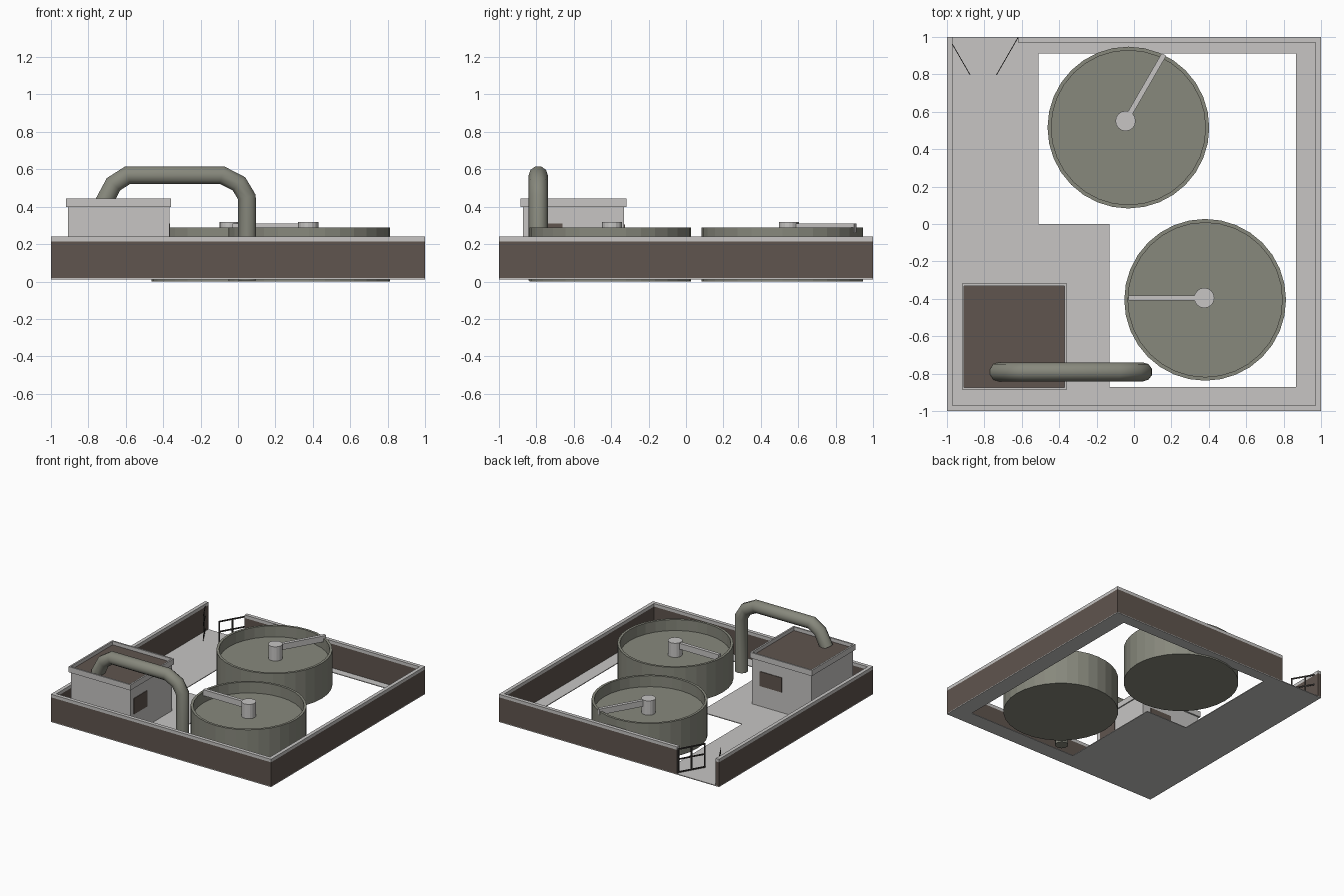
import bpy, bmesh, math
from mathutils import Matrix, Vector

if "Cube" in bpy.data.objects:
    bpy.data.objects.remove(bpy.data.objects["Cube"])


def material(name, r, g, b):
    m = bpy.data.materials.new(name)
    m.use_nodes = True
    m.diffuse_color = (r, g, b, 1)
    m.node_tree.nodes["Principled BSDF"].inputs["Base Color"].default_value = (r, g, b, 1)
    return m


GREY = material("light concrete", .57, .56, .55)
BROWN = material("brown brick", .115, .09, .077)
OLIVE = material("olive metal", .242, .246, .202)
DARK = material("dark iron", .03, .027, .025)


def add_box(bm, x, y, z):
    size = Vector((x[1] - x[0], y[1] - y[0], z[1] - z[0]))
    mid = Vector((sum(x) / 2, sum(y) / 2, sum(z) / 2))
    bmesh.ops.create_cube(bm, size=1, matrix=Matrix.LocRotScale(mid, None, size))


def finish(name, bm, mat):
    me = bpy.data.meshes.new(name)
    bmesh.ops.recalc_face_normals(bm, faces=bm.faces)
    bm.to_mesh(me)
    bm.free()
    me.materials.append(mat)
    ob = bpy.data.objects.new(name, me)
    bpy.context.collection.objects.link(ob)
    return ob


def boxes(name, mat, parts):
    bm = bmesh.new()
    for p in parts:
        add_box(bm, *p)
    return finish(name, bm, mat)


def lathe(name, mat, profile, centre, sides):
    bm = bmesh.new()
    rings = []
    for r, z in profile:
        rings.append([bm.verts.new((centre[0] + r * math.cos(math.tau * i / sides),
                                    centre[1] + r * math.sin(math.tau * i / sides), z))
                      for i in range(sides)])
    for a, b in zip(rings, rings[1:]):
        for i in range(sides):
            j = (i + 1) % sides
            bm.faces.new((a[i], a[j], b[j], b[i]))
    bm.faces.new(rings[0])
    bm.faces.new(rings[-1])
    return finish(name, bm, mat)


# Ground slab with an open area under the tanks
slab_z = (.012, .018)
boxes("ground_slab", GREY, [
    ((-1, -.51), (-1, 1), slab_z),
    ((-.51, -.13), (-1, 0), slab_z),
    ((-.13, 1), (-1, -.87), slab_z),
    ((.865, 1), (-.87, 1), slab_z),
    ((-.51, .865), (.91, 1), slab_z)])

# Boundary walls with coping, open at the back for the gate
T = .03
runs = [((-1, 1), (-1, -1 + T)), ((-1, -1 + T), (-1 + T, 1)),
        ((1 - T, 1), (-1 + T, 1)), ((-.62, 1 - T), (1 - T, 1))]
boxes("boundary_wall", BROWN, [(x, y, (.018, .215)) for x, y in runs])
boxes("wall_coping", GREY, [(x, y, (.215, .24)) for x, y in runs])

# Pair of gate leaves swung inwards
W, B = .23, .012
for side, hinge, angle in (("left", -.62, -120), ("right", -.99, -60)):
    bars = [((u, u + B), (-.002, .002), (.025, .225)) for u in (0, (W - B) / 2, W - B)]
    bars += [((0, W), (-.002, .002), (z, z + B)) for z in (.025, .13, .213)]
    leaf = boxes("gate_leaf_" + side, DARK, bars)
    leaf.location = (hinge, .995, 0)
    leaf.rotation_euler.z = math.radians(angle)

# Settling tanks, each with a centre post and scraper arm
R = .432
tanks = [("back", (-.03, .515), (-.045, .55), 60, .41),
         ("front", (.38, -.405), (.375, -.395), 180, .405)]
for name, centre, post, angle, length in tanks:
    lathe(name + "_tank", OLIVE,
          [(R, 0), (R, .29), (R - .02, .29), (R - .02, .2)], centre, 32)
    lathe(name + "_tank_post", GREY, [(.054, .19), (.054, .317)], post, 16)
    arm = boxes(name + "_tank_arm", GREY, [((.03, length), (-.014, .014), (.262, .311))])
    arm.location = (post[0], post[1], 0)
    arm.rotation_euler.z = math.radians(angle)

# Pump house with parapet roof
boxes("house_body", GREY, [((-.908, -.367), (-.872, -.332), (.018, .4))])
X0, X1, Y0, Y1, P = -.92, -.358, -.885, -.318, .013
pz = (.398, .444)
boxes("roof_parapet", GREY, [
    ((X0, X1), (Y0, Y0 + P), pz), ((X0, X1), (Y1 - P, Y1), pz),
    ((X0, X0 + P), (Y0 + P, Y1 - P), pz), ((X1 - P, X1), (Y0 + P, Y1 - P), pz)])
boxes("roof_deck", BROWN, [((X0 + P, X1 - P), (Y0 + P, Y1 - P), (.4, .415))])
boxes("side_window", BROWN, [((-.368, -.362), (-.83, -.66), (.18, .31))])
boxes("back_window", BROWN, [((-.64, -.44), (-.333, -.327), (.185, .305))])

# Pipe from the roof down beside the front tank
path = [(-.725, .405), (-.665, .52), (-.59, .568), (-.085, .568),
        (.005, .522), (.048, .45), (.048, .005)]
curve = bpy.data.curves.new("pipe", "CURVE")
curve.dimensions = "3D"
curve.bevel_depth = .051
curve.bevel_resolution = 3
curve.use_fill_caps = True
spline = curve.splines.new("POLY")
spline.points.add(len(path) - 1)
for pt, (x, z) in zip(spline.points, path):
    pt.co = (x, -.79, z, 1)
curve.materials.append(OLIVE)
pipe = bpy.data.objects.new("pipe", curve)
bpy.context.collection.objects.link(pipe)
bpy.ops.object.select_all(action="DESELECT")
pipe.select_set(True)
bpy.context.view_layer.objects.active = pipe
bpy.ops.object.convert(target="MESH")
bpy.ops.object.shade_smooth_by_angle(angle=math.radians(50))
